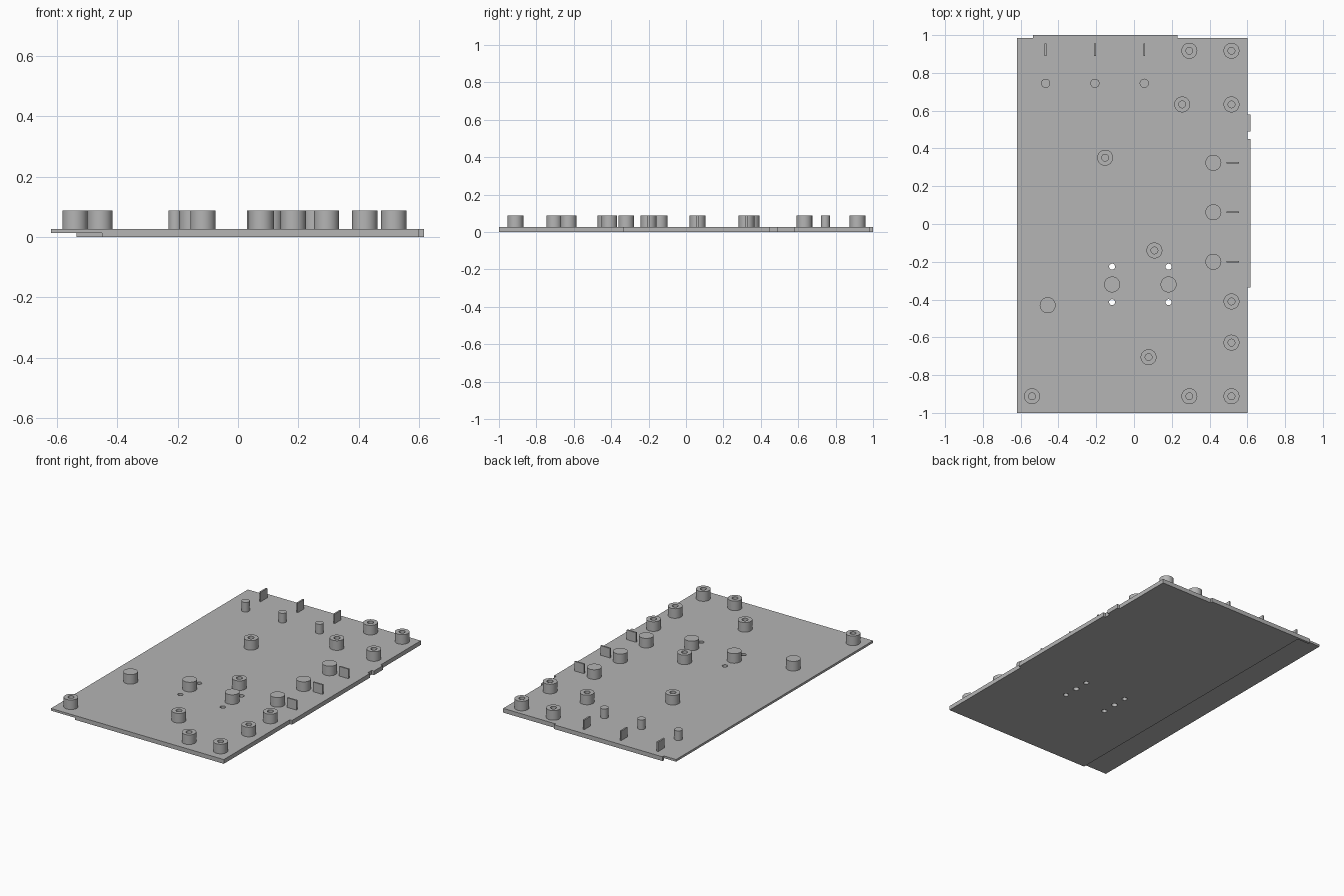
import bpy, bmesh, math

if "Cube" in bpy.data.objects:
    bpy.data.objects.remove(bpy.data.objects["Cube"])

GREY = (0.46, 0.46, 0.46, 1)
mat = bpy.data.materials.new("mid grey")
mat.use_nodes = True
mat.diffuse_color = GREY
mat.node_tree.nodes["Principled BSDF"].inputs["Base Color"].default_value = GREY

DECK, TOP, SIDES = 0.027, 0.088, 40   # plate surface, post height, roundness
BORE, HOLE = 0.018, 0.016


def finish(bm, name):
    bmesh.ops.recalc_face_normals(bm, faces=bm.faces)
    mesh = bpy.data.meshes.new(name)
    bm.to_mesh(mesh)
    bm.free()
    mesh.materials.append(mat)
    obj = bpy.data.objects.new(name, mesh)
    bpy.context.collection.objects.link(obj)
    return obj


def prism(name, outline, z0, z1):
    bm = bmesh.new()
    face = bm.faces.new([bm.verts.new((x, y, z0)) for x, y in outline])
    new = bmesh.ops.extrude_face_region(bm, geom=[face])["geom"]
    verts = [v for v in new if isinstance(v, bmesh.types.BMVert)]
    bmesh.ops.translate(bm, verts=verts, vec=(0, 0, z1 - z0))
    return finish(bm, name)


def box(name, x0, x1, y0, y1, z0, z1):
    return prism(name, [(x0, y0), (x1, y0), (x1, y1), (x0, y1)], z0, z1)


def disc(x, y, r):
    steps = [2 * math.pi * i / SIDES for i in range(SIDES)]
    return [(x + r * math.cos(a), y + r * math.sin(a)) for a in steps]


def lathe(name, x, y, profile):
    """Turn a radius/height profile around the vertical axis at x, y."""
    bm = bmesh.new()
    verts = [bm.verts.new((r, 0, z)) for r, z in profile]
    edges = [bm.edges.new(pair) for pair in zip(verts, verts[1:])]
    bmesh.ops.spin(bm, geom=verts + edges, cent=(0, 0, 0), axis=(0, 0, 1),
                   angle=2 * math.pi, steps=SIDES)
    bmesh.ops.remove_doubles(bm, verts=bm.verts, dist=0.0005)
    obj = finish(bm, name)
    obj.location = (x, y, 0)
    bpy.ops.object.select_all(action='DESELECT')
    obj.select_set(True)
    bpy.context.view_layer.objects.active = obj
    bpy.ops.object.shade_smooth_by_angle(angle=math.radians(35))


def cut(target, cutter):
    cutter.hide_render = True
    mod = target.modifiers.new("cut", 'BOOLEAN')
    mod.operation, mod.solver, mod.object = 'DIFFERENCE', 'EXACT', cutter
    bpy.context.view_layer.objects.active = target
    bpy.ops.object.modifier_apply(modifier=mod.name)
    bpy.data.objects.remove(cutter)


# Base plate with raised tabs along the back and left edges
L, R, B, TAB = -0.62, 0.6, 0.985, 0.616
plate = prism("base_plate", [
    (L, -1), (R, -1), (R, -0.335), (TAB, -0.335), (TAB, 0.45), (R, 0.45),
    (R, 0.49), (TAB, 0.49), (TAB, 0.58), (R, 0.58), (R, B), (0.23, B),
    (0.23, 1), (-0.535, 1), (-0.535, B), (L, B)], 0, DECK)

# Thinner lip under one long side
cut(plate, box("lip_cutter", -0.8, -0.45, -1.2, B, -0.1, 0.013))

# Through holes around the two hollow posts, and the bores of those posts
HOLLOW = [(-0.116, -0.32), (0.183, -0.32)]
for x, y in HOLLOW:
    for dy, r in ((-0.094, HOLE), (0, BORE), (0.094, HOLE)):
        cut(plate, prism("hole_cutter", disc(x, y + dy, r), -0.1, 0.1))
    lathe("hollow_post", x, y, [(0.042, DECK), (0.042, TOP), (0, TOP)])
    lathe("post_bore", x, y, [(BORE, DECK), (BORE, 0.075), (0, 0.075)])

# Standoffs with a blind screw hole
STANDOFFS = [(0.293, 0.917), (0.516, 0.917), (0.255, 0.633), (0.516, 0.633),
             (-0.153, 0.351), (0.108, -0.14), (0.516, -0.41),
             (0.516, -0.628), (0.077, -0.705), (-0.54, -0.912),
             (0.293, -0.912), (0.516, -0.912)]
for x, y in STANDOFFS:
    lathe("standoff", x, y, [(0.042, DECK), (0.042, TOP), (BORE, TOP),
                             (BORE, DECK + 0.002), (0, DECK + 0.002)])

# Solid posts, each side one with an upright fin beside it
SOLID = [(0, TOP), (0.042, TOP), (0.042, DECK)]
lathe("corner_post", -0.457, -0.43, SOLID)
for i in range(3):
    y = 0.324 - 0.262 * i
    lathe("side_post", 0.42, y, SOLID)
    box("side_fin", 0.49, 0.556, y - 0.005, y + 0.005, DECK - 0.002, TOP)

# Slim pegs and fins along the back
for i in range(3):
    x = -0.468 + 0.261 * i
    lathe("back_peg", x, 0.745, [(0, TOP), (0.024, TOP), (0.024, DECK)])
    box("back_fin", x - 0.005, x + 0.005, 0.89, 0.956, DECK - 0.002, TOP)
